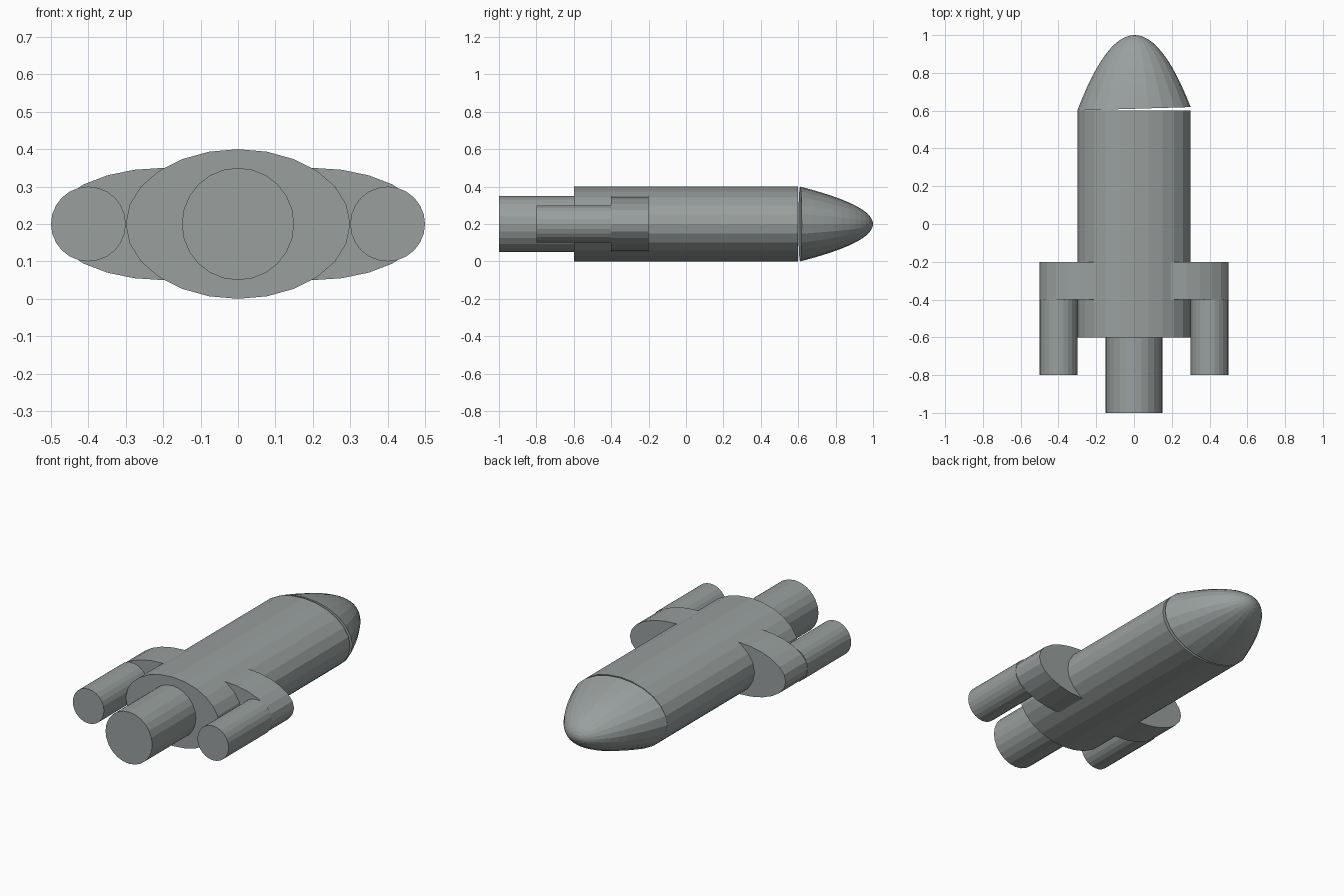
import bpy, bmesh, math

if "Cube" in bpy.data.objects:
    bpy.data.objects.remove(bpy.data.objects["Cube"])

SIDES = 24
AXIS_Z = 0.2

# Dark grey hull paint
paint = bpy.data.materials.new("dark_grey")
paint.diffuse_color = (0.32, 0.35, 0.345, 1)
paint.use_nodes = True
paint.node_tree.nodes["Principled BSDF"].inputs["Base Color"].default_value = paint.diffuse_color


def loft(name, stations, x=0.0, shear=0.0):
    """Closed elliptical body along y; stations are (y, x radius, z radius)."""
    bm = bmesh.new()
    rings = []
    for y, rx, rz in stations:
        ring = []
        for i in range(SIDES):
            a = 2 * math.pi * i / SIDES
            px = rx * math.cos(a)
            ring.append(bm.verts.new((x + px, y + shear * px, AXIS_Z + rz * math.sin(a))))
        rings.append(ring)
    for r0, r1 in zip(rings, rings[1:]):
        for i in range(SIDES):
            j = (i + 1) % SIDES
            bm.faces.new((r0[i], r0[j], r1[j], r1[i]))
    bm.faces.new(rings[0])
    bm.faces.new(rings[-1])
    bmesh.ops.recalc_face_normals(bm, faces=bm.faces)
    mesh = bpy.data.meshes.new(name)
    bm.to_mesh(mesh)
    bm.free()
    mesh.materials.append(paint)
    obj = bpy.data.objects.new(name, mesh)
    bpy.context.collection.objects.link(obj)
    return obj


# Main hull and central engine
loft("hull", [(-0.6, 0.3, 0.2), (0.6, 0.3, 0.2)])
loft("main_engine", [(-1.0, 0.15, 0.15), (-0.6, 0.15, 0.15)])

# Parabolic nose, slightly tilted so a thin wedge gap opens on the right
base, length, steps = 0.61, 0.39, 12
nose = []
for k in range(steps + 1):
    r = max(1 - k / steps, 0.004)
    nose.append((base + length * (1 - r * r), 0.3 * r, 0.2 * r))
loft("nose_cone", nose, shear=0.03)

# Wings and side engines on both sides
for side, s in (("left", -1), ("right", 1)):
    loft(side + "_wing", [(-0.4, 0.3, 0.15), (-0.2, 0.3, 0.15)], x=0.2 * s)
    loft(side + "_engine", [(-0.8, 0.1, 0.1), (-0.4, 0.1, 0.1)], x=0.4 * s)
